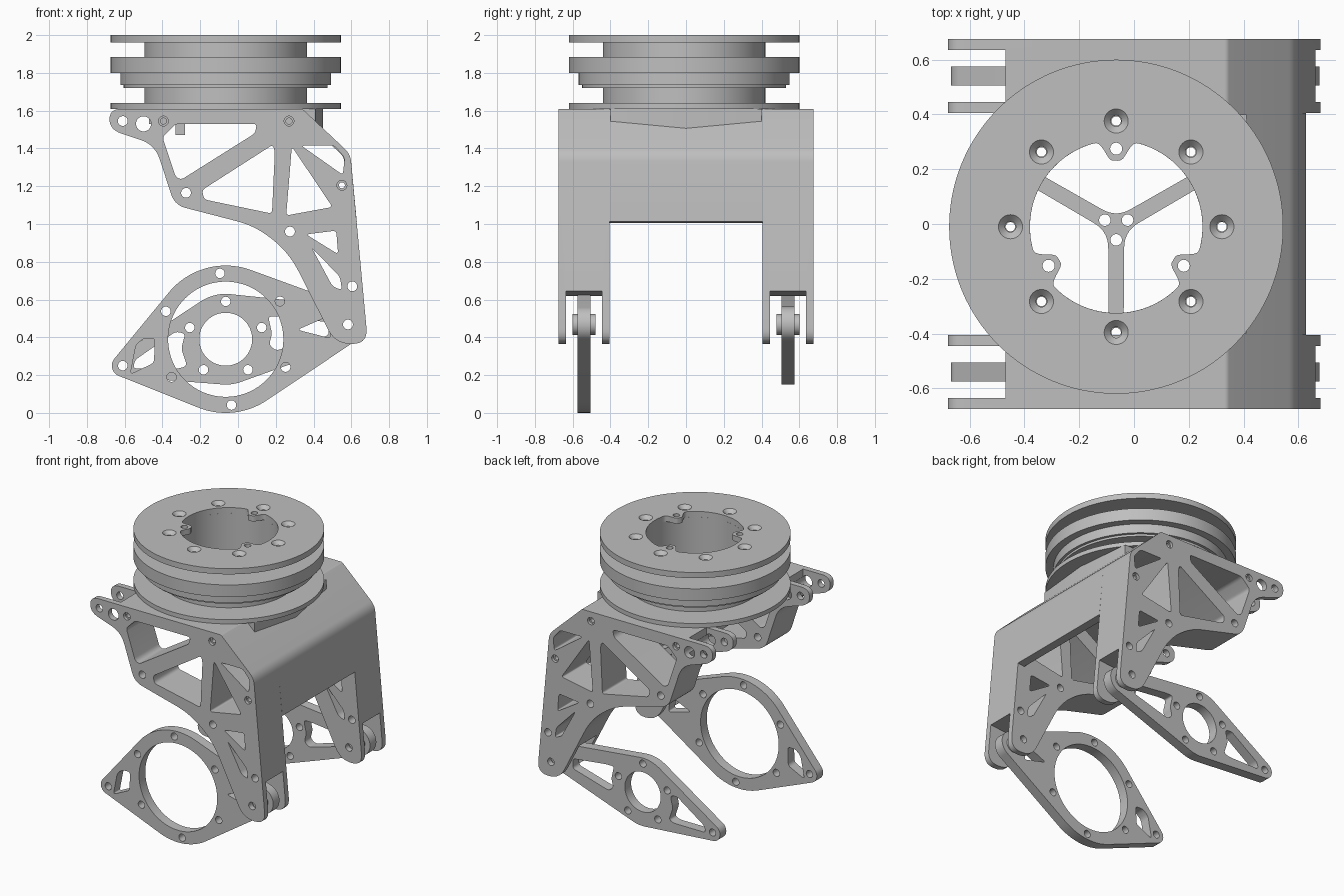
import bpy, bmesh, math
from mathutils import Matrix, Vector
from mathutils.geometry import convex_hull_2d

cube = bpy.data.objects.get("Cube")
if cube:
    bpy.data.objects.remove(cube)

grey = bpy.data.materials.new("machined grey")
grey.use_nodes = True
grey.diffuse_color = (0.52, 0.52, 0.52, 1)
grey.node_tree.nodes["Principled BSDF"].inputs["Base Color"].default_value = grey.diffuse_color


def circle(x, y, r, n=32):
    return [(x + r * math.cos(2 * math.pi * i / n), y + r * math.sin(2 * math.pi * i / n)) for i in range(n)]


def rounded(points, default=0.02):
    """Polygon with softened corners; a third value sets the corner size."""
    out = []
    for i, p in enumerate(points):
        c = Vector(p[:2])
        size = p[2] if len(p) > 2 else default
        ends = []
        for q in (points[i - 1], points[(i + 1) % len(points)]):
            d = Vector(q[:2]) - c
            ends.append(c + d.normalized() * min(size, d.length * 0.48))
        for k in range(8):
            t = k / 7
            out.append(tuple(ends[0] * (1 - t) ** 2 + c * 2 * t * (1 - t) + ends[1] * t * t))
    return out


def hull(*circles):
    pts = [p for c in circles for p in circle(*c, 96)]
    return [pts[i] for i in convex_hull_2d(pts)]


def dress(mesh):
    mesh.materials.clear()
    mesh.materials.append(grey)
    for p in mesh.polygons:
        p.use_smooth = True
        p.material_index = 0
    mesh.set_sharp_from_angle(angle=math.radians(30))


def add_object(name, bm):
    mesh = bpy.data.meshes.new(name)
    bm.to_mesh(mesh)
    bm.free()
    dress(mesh)
    obj = bpy.data.objects.new(name, mesh)
    bpy.context.collection.objects.link(obj)
    return obj


def plate(name, loops, low, high, upright=False):
    """Extrude an outline with holes; upright plates lie in the x-z plane."""
    curve = bpy.data.curves.new(name, 'CURVE')
    curve.dimensions = '2D'
    curve.fill_mode = 'BOTH'
    curve.extrude = (high - low) / 2
    for loop in loops:
        s = curve.splines.new('POLY')
        s.points.add(len(loop) - 1)
        for point, co in zip(s.points, loop):
            point.co = (co[0], co[1], 0, 1)
        s.use_cyclic_u = True
    temp = bpy.data.objects.new(name + " curve", curve)
    bpy.context.collection.objects.link(temp)
    graph = bpy.context.evaluated_depsgraph_get()
    mesh = bpy.data.meshes.new_from_object(temp.evaluated_get(graph))
    bpy.data.objects.remove(temp)
    mid = (low + high) / 2
    if upright:
        mesh.transform(Matrix.Translation((0, mid, 0)) @ Matrix.Rotation(math.pi / 2, 4, 'X'))
    else:
        mesh.transform(Matrix.Translation((0, 0, mid)))
    bm = bmesh.new()
    bm.from_mesh(mesh)
    bmesh.ops.remove_doubles(bm, verts=bm.verts, dist=0.00005)
    bmesh.ops.recalc_face_normals(bm, faces=bm.faces)
    return add_object(name, bm)


def slot(obj, outline, low, high):
    """Cut an x-z outline out of a part between two depths."""
    cutter = plate("slot_cutter", [outline], low, high, True)
    cutter.hide_render = True
    mod = obj.modifiers.new("slot", 'BOOLEAN')
    mod.operation = 'DIFFERENCE'
    mod.solver = 'EXACT'
    mod.object = cutter
    graph = bpy.context.evaluated_depsgraph_get()
    cut = bpy.data.meshes.new_from_object(obj.evaluated_get(graph))
    obj.modifiers.clear()
    obj.data = cut
    dress(cut)
    bpy.data.objects.remove(cutter)


# Truss side frames with a clevis at each end
PIVOT, TIP = (0.582, 0.468), (-0.61, 0.25)
outline = rounded([(-0.68, 1.61, .065), (-0.68, 1.5, .065), (-0.44, 1.42, .08), (-0.335, 1.1, .06),
                   (0.09, 0.99, .1), (0.27, 0.85, .12), (0.515, 0.365, .085), (0.688, 0.365, .085),
                   (0.595, 1.37, .04), (0.34, 1.61, .01)])
windows = [
    [(-0.33, 1.53), (0.1, 1.53), (0.09, 1.48), (-0.3, 1.235), (-0.33, 1.25), (-0.4, 1.46)],
    [(-0.19, 1.18), (0.185, 1.42), (0.195, 1.38), (0.18, 1.055), (-0.18, 1.13)],
    [(0.285, 1.41), (0.255, 1.045), (0.5, 1.09)],
    [(0.335, 1.415), (0.51, 1.415), (0.565, 1.35), (0.555, 1.26)],
    [(0.36, 0.945), (0.52, 0.965), (0.53, 0.84)],
    [(0.39, 0.875), (0.54, 0.72), (0.55, 0.65), (0.5, 0.67)]]
screwed = [(-0.395, 1.545), (0.27, 1.545), (0.55, 1.205)]
bolts = screwed + [(-0.61, 1.545), (-0.275, 1.165), (0.275, 0.96), (0.605, 0.67), PIVOT]
frame_loops = [outline] + [rounded(w) for w in windows]
frame_loops += [circle(x, z, 0.026) for x, z in bolts] + [circle(-0.5, 1.53, 0.04)]
upper_slot = [(-0.8, 1.3), (-0.47, 1.3), (-0.47, 1.7), (-0.8, 1.7)]
lower_slot = [(0.2, 0.2), (0.8, 0.2), (0.8, 0.657), (0.2, 0.603)]
for side, y0 in (("front", -0.54), ("rear", 0.54)):
    frame = plate(side + "_side_frame", frame_loops, y0 - 0.135, y0 + 0.135, True)
    slot(frame, upper_slot, y0 - 0.095, y0 + 0.095)
    slot(frame, lower_slot, y0 - 0.095, y0 + 0.095)
    # Pivot spacer, screw sleeves and small lug
    plate(side + "_pivot_spacer", [circle(*PIVOT, 0.055), circle(*PIVOT, 0.026)], y0 - 0.06, y0 + 0.06, True)
    for n, c in enumerate(screwed):
        plate(f"{side}_screw_sleeve_{n + 1}", [circle(*c, 0.03), circle(*c, 0.016)], y0 - 0.115, y0 + 0.115, True)
    lug_y = y0 * 2 / 3
    plate(side + "_lug", [rounded([(-0.33, 1.47), (-0.28, 1.47), (-0.28, 1.54), (-0.33, 1.54)], .005)],
          lug_y - 0.04, lug_y + 0.04, True)

# Sloped back panel joining the frames
plate("back_panel", [rounded([(0.34, 1.61, .005), (0.595, 1.37, .04), (0.629, 1.012, .002), (0.575, 1.005, .002),
                              (0.562, 1.355, .03), (0.34, 1.56, .005)])], -0.405, 0.405, True)
plate("panel_wedge", [[(0.34, -0.4), (0.41, -0.4), (0.45, 0), (0.41, 0.4), (0.34, 0.4)]], 1.5, 1.61)

# Top plate with a three-spoke centre
CX, CY, BORE = -0.065, -0.01, 0.315


def polar(r, deg):
    a = math.radians(deg)
    return (CX + r * math.cos(a), CY + r * math.sin(a))


plate_loops = [[(-0.47, -0.405), (0.345, -0.405), (0.345, 0.405), (-0.47, 0.405)]]
for a in (30, 150, 270):
    arc = [(*polar(BORE, a + 5 + 110 * i / 24), 0.004) for i in range(25)]
    plate_loops.append(rounded(arc + [(*polar(0.034, a + 60), 0.06)]))
    plate_loops.append(circle(*polar(0.048, a), 0.021))
screws = [polar(0.386, 45 * k) for k in range(8)]
plate_loops += [circle(*p, 0.017) for p in screws]
plate("top_plate", plate_loops, 1.53, 1.61)

# Flanged drum: stacked discs with a bore and screw holes
tabs = (90, 210, 330)


def bore_radius(deg):
    return BORE - sum(0.074 * math.exp(-((deg - t) / 9.5) ** 4) for t in tabs)


tabbed_bore = [polar(bore_radius(1.5 * i), 1.5 * i) for i in range(240)]
discs = [("lower_flange", 1.61, 1.64, 0.61), ("lower_drum", 1.64, 1.72, 0.43),
         ("step_ring", 1.72, 1.735, 0.54), ("middle_step", 1.735, 1.8, 0.558),
         ("middle_flange", 1.8, 1.885, 0.61), ("upper_drum", 1.885, 1.96, 0.43),
         ("upper_flange", 1.96, 1.975, 0.61), ("upper_flange_face", 1.975, 2.0, 0.61)]
for name, low, high, r in discs:
    top = "upper_flange" in name
    loops = [circle(CX, CY, r, 128), tabbed_bore if top else circle(CX, CY, BORE, 96)]
    loops += [circle(*p, 0.044 if high == 2.0 else 0.02) for p in screws]
    if top:
        loops += [circle(*polar(0.285, t), 0.022) for t in tabs]
    plate(name, loops, low, high)

# Countersinks around the screw holes
bm = bmesh.new()
for x, y in screws:
    bmesh.ops.create_cone(bm, cap_ends=False, segments=32, radius1=0.02, radius2=0.044, depth=0.025,
                          matrix=Matrix.Translation((x, y, 1.9875)))
bmesh.ops.reverse_faces(bm, faces=bm.faces)
add_object("countersinks", bm)

# Front link: large ring arm
RX, RZ = -0.065, 0.39


def around(r, deg):
    return (RX + r * math.cos(math.radians(deg)), RZ + r * math.sin(math.radians(deg)))


ends = [circle(*PIVOT, 0.026), circle(*TIP, 0.025)]
ring = [hull((RX, RZ, 0.39), (*TIP, 0.058), (*PIVOT, 0.095)), circle(RX, RZ, 0.305, 96)]
ring += [circle(*around(0.35, 35 + 60 * k), 0.025) for k in range(6)]
ring.append(rounded([(-0.57, 0.205), (-0.54, 0.36), (-0.5, 0.395), (-0.44, 0.395), (-0.445, 0.265)]))
ring.append(rounded([(0.315, 0.44), (0.475, 0.51), (0.49, 0.395)]))
plate("front_ring_link", ring + ends, -0.575, -0.505, True)

# Rear link: slimmer arm with a small centre bore
arm = [hull((RX, RZ, 0.24), (*TIP, 0.058), (*PIVOT, 0.095)), circle(RX, RZ, 0.14, 64)]
arm += [circle(*around(0.2, 90 + 72 * k), 0.025) for k in range(5)]
arm.append(rounded([(-0.555, 0.235), (-0.545, 0.28), (-0.33, 0.43), (-0.28, 0.42), (-0.3, 0.34),
                    (-0.27, 0.25), (-0.31, 0.235)]))
arm.append(rounded([(0.16, 0.51), (0.22, 0.51), (0.48, 0.48), (0.48, 0.41), (0.2, 0.33),
                    (0.165, 0.36), (0.18, 0.42)]))
plate("rear_link", arm + ends, 0.505, 0.575, True)
